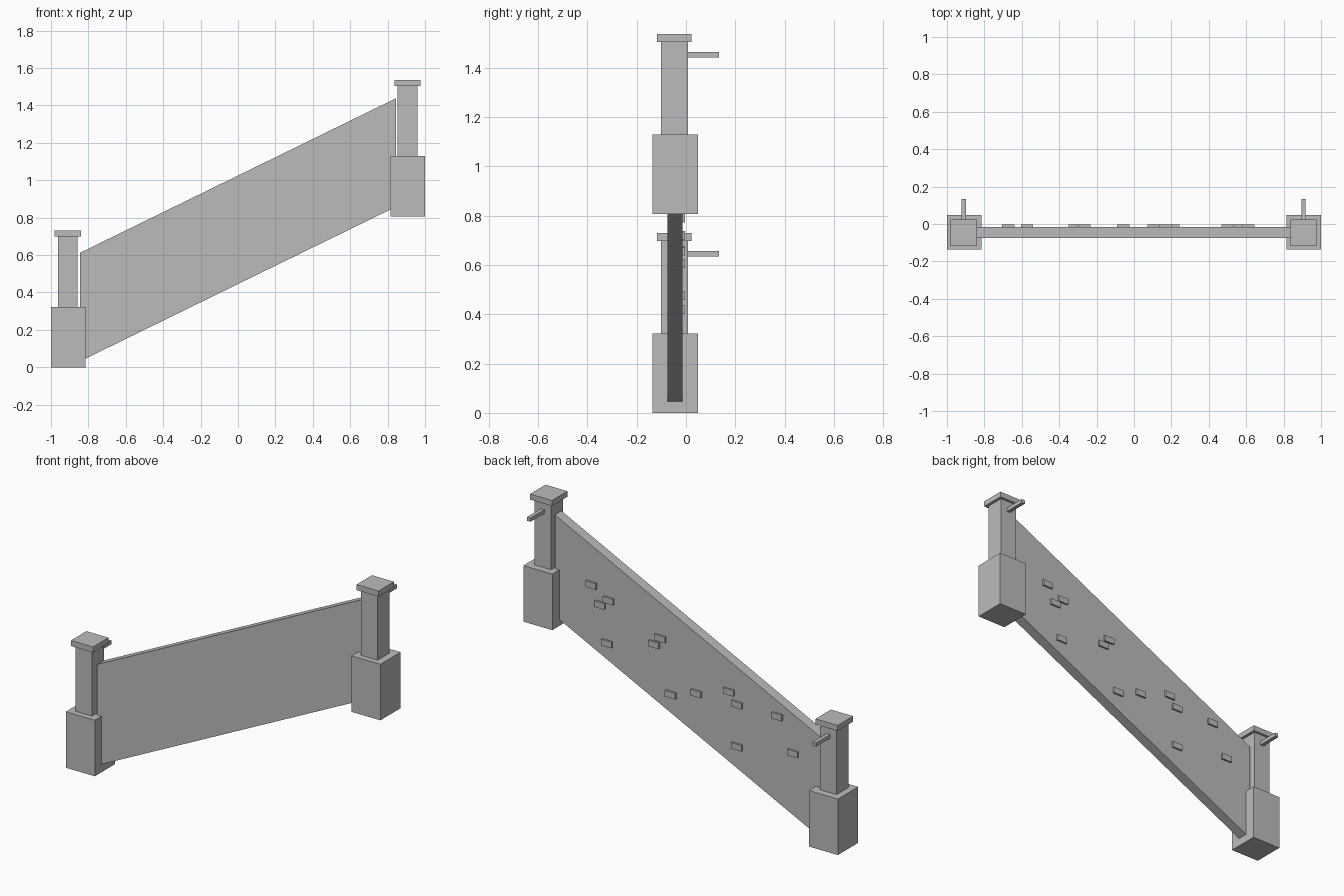
import bpy
import bmesh

cube = bpy.data.objects.get("Cube")
if cube:
    bpy.data.objects.remove(cube, do_unlink=True)

stone = bpy.data.materials.new("grey_stone")
stone.use_nodes = True
stone.diffuse_color = (0.5, 0.5, 0.5, 1)
stone.node_tree.nodes["Principled BSDF"].inputs["Base Color"].default_value = (0.5, 0.5, 0.5, 1)


def add_object(name, bm):
    bmesh.ops.recalc_face_normals(bm, faces=bm.faces)
    mesh = bpy.data.meshes.new(name)
    bm.to_mesh(mesh)
    bm.free()
    mesh.materials.append(stone)
    obj = bpy.data.objects.new(name, mesh)
    bpy.context.collection.objects.link(obj)
    return obj


def box(name, center, size):
    bm = bmesh.new()
    bmesh.ops.create_cube(bm, size=1)
    bmesh.ops.scale(bm, vec=size, verts=bm.verts)
    bmesh.ops.translate(bm, vec=center, verts=bm.verts)
    return add_object(name, bm)


# Gate posts: plinth, shaft, cap and a peg at the back
POST_Y = -0.043
RISE = 0.807


def post(side, x, z):
    inner = x - 0.002
    box(side + "_post_plinth", (x, POST_Y, z + 0.161), (0.184, 0.184, 0.322))
    box(side + "_post_shaft", (inner, POST_Y - 0.004, z + 0.51), (0.106, 0.11, 0.38))
    box(side + "_post_cap", (inner, POST_Y - 0.004, z + 0.714), (0.14, 0.14, 0.032))
    box(side + "_post_peg", (inner, 0.068, z + 0.645), (0.022, 0.132, 0.022))


post("right", -0.908, 0)
post("left", 0.908, RISE)

# Sloping wall, extruded from its side profile
WALL_BACK = -0.015
WALL_THICK = 0.06
SLOPE = 0.489


def bottom_z(x):
    return 0.445 + SLOPE * x


bm = bmesh.new()
ends = (-0.845, 0.845)
profile = [(x, bottom_z(x)) for x in ends]
profile += [(x, bottom_z(x) + 0.58) for x in reversed(ends)]
face = bm.faces.new([bm.verts.new((x, WALL_BACK, z)) for x, z in profile])
extruded = bmesh.ops.extrude_face_region(bm, geom=[face])
moved = [v for v in extruded["geom"] if isinstance(v, bmesh.types.BMVert)]
bmesh.ops.translate(bm, vec=(0, -WALL_THICK, 0), verts=moved)
add_object("sloping_wall", bm)

# Raised bricks scattered over the back of the wall
bricks = [
    (0.61, 1.10), (0.5, 1.04), (0.555, 1.0), (0.51, 0.79),
    (0.17, 0.91), (0.21, 0.865), (0.105, 0.605), (-0.057, 0.655),
    (-0.265, 0.72), (-0.317, 0.66), (-0.572, 0.66), (-0.317, 0.418),
    (-0.672, 0.475),
]
for i, (x, z) in enumerate(bricks):
    box(f"raised_brick_{i + 1}", (x, WALL_BACK + 0.002, z), (0.066, 0.018, 0.035))
